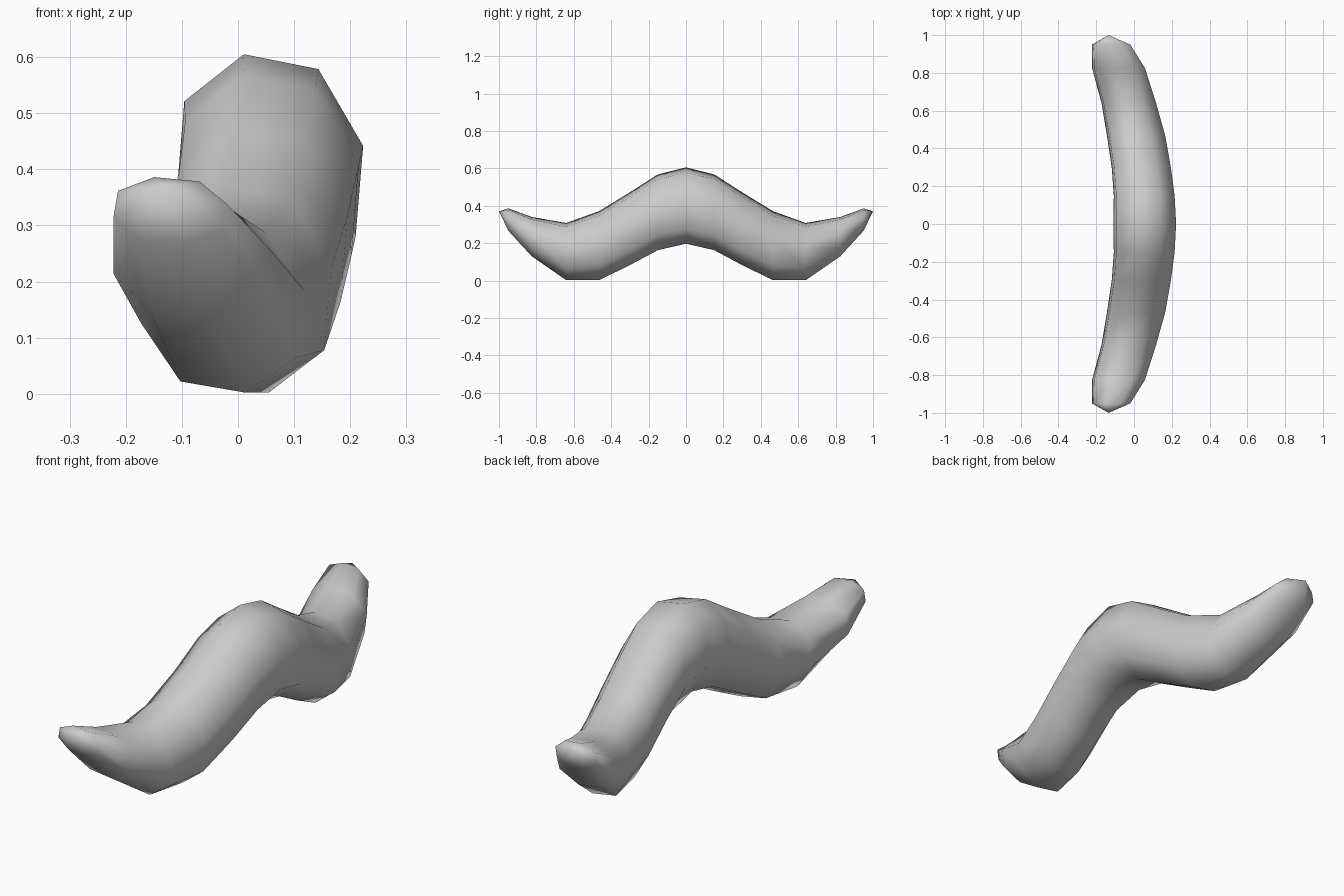
import bpy, bmesh

if "Cube" in bpy.data.objects:
    bpy.data.objects.remove(bpy.data.objects["Cube"])

# Eight-sided, slightly leaning cross-section (x, z), fitted to each station
half = [(-0.28, 1.0), (0.52, 0.87), (1.0, 0.2), (0.92, -0.59)]
section = half + [(-u, -v) for u, v in half]

# Stations from the middle to one end: y, x min, x max, z min, z max
stations = [
    (0.00, -0.109, 0.223, 0.197, 0.605),
    (0.15, -0.107, 0.215, 0.163, 0.568),
    (0.30, -0.118, 0.195, 0.083, 0.472),
    (0.465, -0.143, 0.166, 0.002, 0.371),
    (0.64, -0.172, 0.117, 0.002, 0.308),
    (0.825, -0.222, 0.058, 0.130, 0.340),
    (0.95, -0.222, -0.020, 0.267, 0.386),
]
rows = [(-s[0],) + s[1:] for s in reversed(stations[1:])] + stations

# Curved tapering moustache body
bm = bmesh.new()
rings = []
for y, x0, x1, z0, z1 in rows:
    cx, cz, rx, rz = (x0 + x1) / 2, (z0 + z1) / 2, (x1 - x0) / 2, (z1 - z0) / 2
    rings.append([bm.verts.new((cx + u * rx, y, cz + v * rz)) for u, v in section])
n = len(section)
for a, b in zip(rings, rings[1:]):
    for i in range(n):
        j = (i + 1) % n
        bm.faces.new((a[i], a[j], b[j], b[i]))

# Upturned tips
for ring, y in ((rings[0], -1), (rings[-1], 1)):
    tip = bm.verts.new((-0.135, y, 0.37))
    for i in range(n):
        bm.faces.new((ring[i], ring[(i + 1) % n], tip))

bmesh.ops.recalc_face_normals(bm, faces=bm.faces)
for f in bm.faces:
    f.smooth = True
mesh = bpy.data.meshes.new("moustache")
bm.to_mesh(mesh)
bm.free()
bpy.context.collection.objects.link(bpy.data.objects.new("moustache", mesh))
